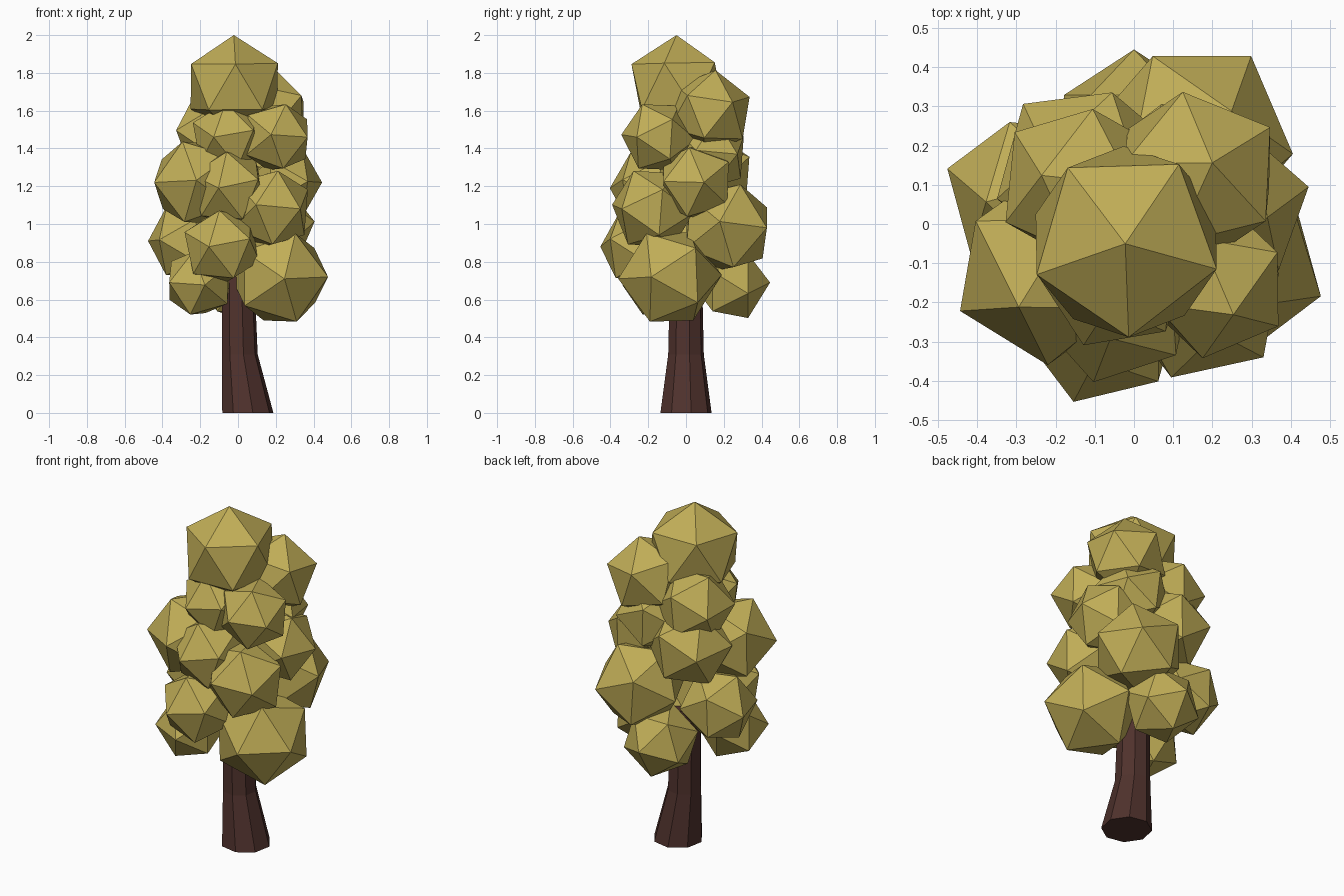
import bpy, bmesh, math
from mathutils import Vector, Matrix

if "Cube" in bpy.data.objects:
    bpy.data.objects.remove(bpy.data.objects["Cube"])


def material(name, rgb):
    m = bpy.data.materials.new(name)
    m.diffuse_color = (*rgb, 1)
    m.use_nodes = True
    m.node_tree.nodes["Principled BSDF"].inputs["Base Color"].default_value = m.diffuse_color
    return m


LEAF = material("olive_leaf", (0.53, 0.42, 0.095))
BARK = material("dark_bark", (0.08, 0.032, 0.026))


def finish(bm, name, mat):
    bmesh.ops.recalc_face_normals(bm, faces=bm.faces)
    me = bpy.data.meshes.new(name)
    bm.to_mesh(me)
    bm.free()
    me.materials.append(mat)
    bpy.context.collection.objects.link(bpy.data.objects.new(name, me))


# Leaf clump: icosahedron with a corner pointing away from the trunk (upwards near
# the crown) and a neighbouring corner pointing up, or down on the lowest clumps
def clump(name, x, y, z, r):
    out = Vector((x, y, max(0, z - 1.5) * 10)).normalized()
    hint = Vector((0, -0.3, 1 if z > 0.8 else -1))
    side = out.cross(hint).normalized()
    rot = Matrix((side.cross(out), side, out)).transposed().to_4x4()
    bm = bmesh.new()
    bmesh.ops.create_icosphere(bm, subdivisions=1, radius=r,
                               matrix=Matrix.Translation((x, y, z)) @ rot)
    finish(bm, name, LEAF)


# x, y, z, radius of the clumps in each tier
tiers = {
    "crown": [(-.02, -.045, 1.73, .27), (.16, .125, 1.59, .23)],
    "upper": [(-.05, -.12, 1.46, .205), (.205, -.145, 1.46, .2),
              (-.13, .10, 1.48, .22), (.12, .12, 1.37, .215)],
    "middle": [(-.22, -.11, 1.22, .25), (-.05, -.195, 1.19, .215),
               (.17, -.175, 1.08, .23), (.235, .05, 1.22, .215),
               (-.12, .13, 1.25, .24), (.15, .215, .98, .26)],
    "lower": [(-.27, .08, .91, .215), (.22, -.085, .72, .275),
              (0, .235, .69, .21), (-.205, -.145, .69, .195),
              (-.085, -.25, .88, .215)],
}
for tier, spots in tiers.items():
    for i, spot in enumerate(spots, 1):
        clump(f"{tier}_leaf_clump_{i}", *spot)

# Trunk: eight-sided rings that lean and taper upwards
N = 8
bm = bmesh.new()
rings = []
for cx, z, r in [(.052, 0, .138), (.01, .31, .096), (0, .8, .085)]:
    rings.append([bm.verts.new((cx + r * math.cos(math.tau * (k + .25) / N),
                                r * math.sin(math.tau * (k + .25) / N), z))
                  for k in range(N)])
for lo, hi in zip(rings, rings[1:]):
    for k in range(N):
        j = (k + 1) % N
        bm.faces.new((lo[k], lo[j], hi[j], hi[k]))
bm.faces.new(rings[0][::-1])
bm.faces.new(rings[-1])
finish(bm, "trunk", BARK)
